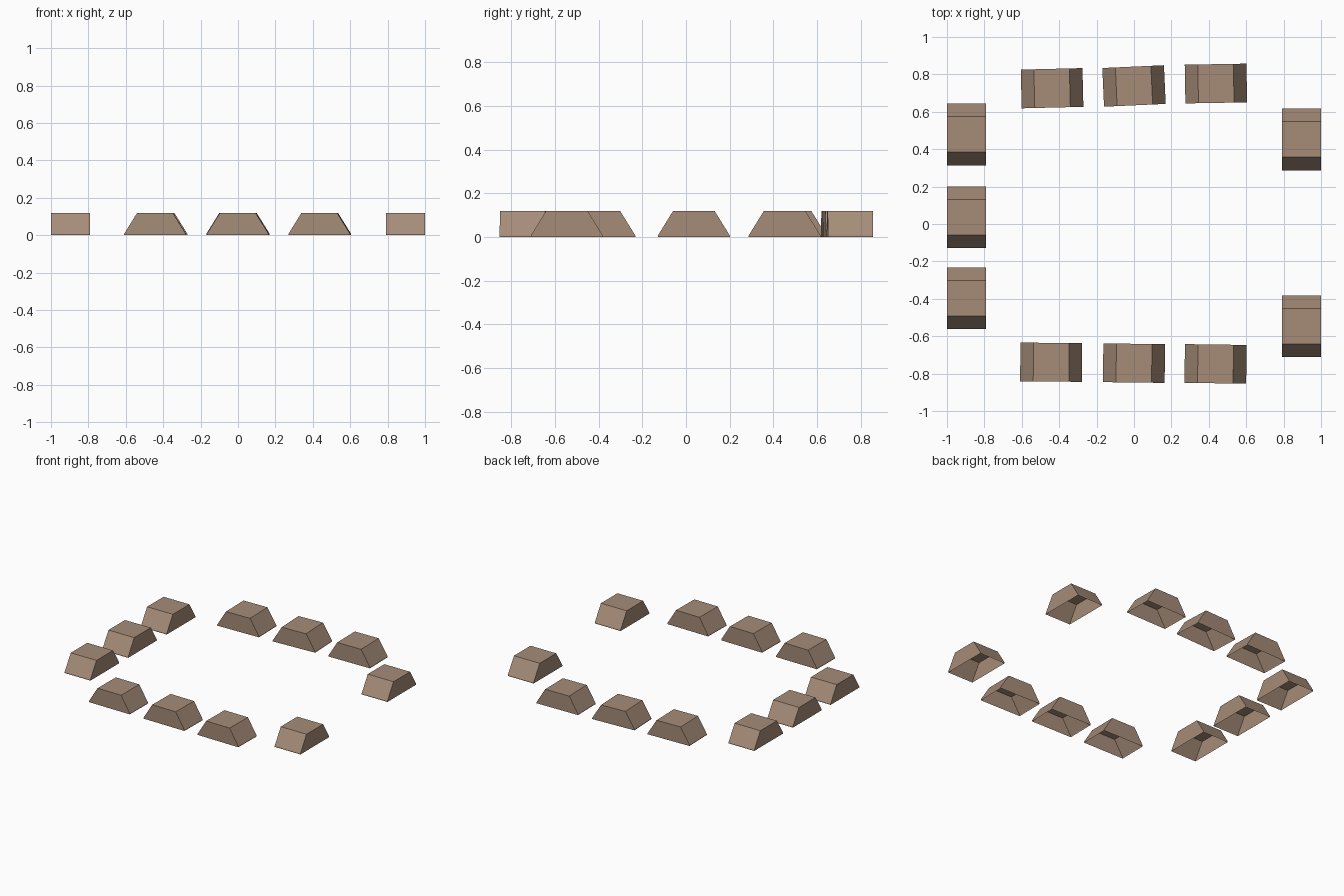
import bpy, bmesh, math

if "Cube" in bpy.data.objects:
    bpy.data.objects.remove(bpy.data.objects["Cube"])

L, W, H = 0.33, 0.207, 0.12   # base length, width, height
TOP, LIP = 0.19, 0.007        # top length, upright lip height

brown = bpy.data.materials.new("dusty brown")
brown.diffuse_color = (0.38, 0.265, 0.19, 1)
brown.use_nodes = True
brown.node_tree.nodes["Principled BSDF"].inputs["Base Color"].default_value = brown.diffuse_color


def block_mesh():
    """Open-bottomed block: upright lip, sloped ends, straight sides, flat top."""
    bm = bmesh.new()
    rings = []
    for half, z in ((L / 2, 0), (L / 2, LIP), (TOP / 2, H)):
        rings.append([bm.verts.new((sx * half, sy * W / 2, z))
                      for sx, sy in ((-1, -1), (1, -1), (1, 1), (-1, 1))])
    for low, high in zip(rings, rings[1:]):
        for i in range(4):
            j = (i + 1) % 4
            bm.faces.new((low[i], low[j], high[j], high[i]))
    bm.faces.new(rings[-1])
    me = bpy.data.meshes.new("block")
    bm.to_mesh(me)
    bm.free()
    me.materials.append(brown)
    return me


def add_row(name, places):
    for n, (x, y, deg) in enumerate(places, 1):
        ob = bpy.data.objects.new(f"{name}_block_{n}", block_mesh())
        ob.location = (x, y, 0)
        ob.rotation_euler.z = math.radians(deg)
        bpy.context.collection.objects.link(ob)


# Rows around the rectangle: x, y, turn in degrees
add_row("back", [(-0.438, 0.726, 1.4), (0, 0.738, 2.6), (0.438, 0.751, 1)])
add_row("front", [(-0.443, -0.739, -0.5), (0, -0.744, -0.7), (0.436, -0.748, -0.8)])
add_row("left", [(-0.896, 0.479, 90), (-0.896, 0.036, 90), (-0.896, -0.397, 90)])
add_row("right", [(0.896, 0.452, 90), (0.896, -0.546, 90)])
